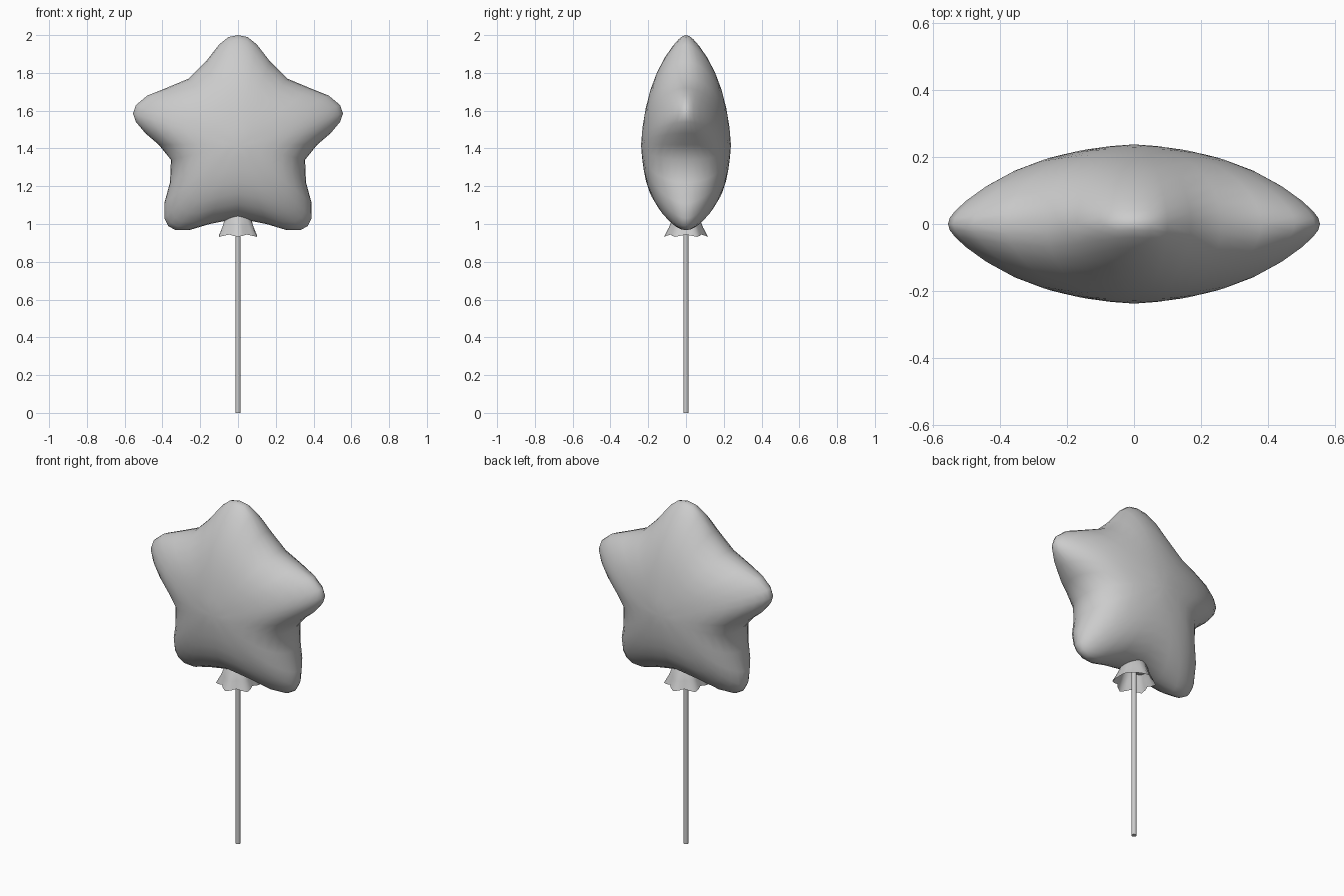
import bpy, bmesh, math

if "Cube" in bpy.data.objects:
    bpy.data.objects.remove(bpy.data.objects["Cube"])


def finish(bm, name, angle):
    bmesh.ops.recalc_face_normals(bm, faces=bm.faces)
    mesh = bpy.data.meshes.new(name)
    bm.to_mesh(mesh)
    bm.free()
    obj = bpy.data.objects.new(name, mesh)
    bpy.context.collection.objects.link(obj)
    bpy.ops.object.select_all(action='DESELECT')
    obj.select_set(True)
    bpy.context.view_layer.objects.active = obj
    bpy.ops.object.shade_smooth_by_angle(angle=math.radians(angle))
    return obj


def bridge(bm, a, b):
    n = len(a)
    for i in range(n):
        j = (i + 1) % n
        bm.faces.new((a[i], a[j], b[j], b[i]))


# Star balloon: concentric rings of the outline, puffed front and back
CZ = 1.42
half = [(0, 2.0), (.05, 1.99), (.10, 1.95), (.17, 1.86), (.26, 1.77),
        (.38, 1.72), (.48, 1.68), (.54, 1.63), (.556, 1.585), (.54, 1.54),
        (.49, 1.48), (.42, 1.42), (.355, 1.34), (.36, 1.22), (.39, 1.11),
        (.39, 1.03), (.37, .99), (.33, .967), (.26, .967), (.15, 1.0), (0, 1.03)]
outline = half + [(-x, z) for x, z in half[-2:0:-1]]
scales = [.99, .96, .9, .8, .66, .5, .33, .16]


def depth(r, s):
    return (.238 - .05 * r - .4 * r * r) * math.sqrt(1 - s ** 6)


bm = bmesh.new()
seam = [bm.verts.new((x, 0, z)) for x, z in outline]
for side in (-1, 1):
    prev = seam
    for s in scales:
        ring = []
        for x, z in outline:
            dx, dz = x * s, (z - CZ) * s
            ring.append(bm.verts.new((dx, side * depth(math.hypot(dx, dz), s), CZ + dz)))
        bridge(bm, prev, ring)
        prev = ring
    centre = bm.verts.new((0, side * .238, CZ))
    for i in range(len(prev)):
        bm.faces.new((prev[i], prev[(i + 1) % len(prev)], centre))
finish(bm, "star_balloon", 80)

# Flared, wavy neck under the balloon, open below
bm = bmesh.new()
N = 24
rings = []
for r, z, wave in ((.03, 1.09, 0), (.068, 1.035, .001), (.085, .985, .005), (.105, .938, .012)):
    ring = []
    for i in range(N):
        a = 2 * math.pi * i / N
        c = math.cos(6 * a)
        rr = r - wave * c
        ring.append(bm.verts.new((rr * math.cos(a), rr * math.sin(a), z + .5 * wave * c)))
    rings.append(ring)
bm.faces.new(rings[0])
for a, b in zip(rings, rings[1:]):
    bridge(bm, a, b)
finish(bm, "balloon_neck", 40)

# Stick
bm = bmesh.new()
bmesh.ops.create_cone(bm, cap_ends=True, segments=8, radius1=.014, radius2=.014, depth=1.06)
bmesh.ops.translate(bm, verts=bm.verts, vec=(0, 0, .53))
finish(bm, "stick", 50)
